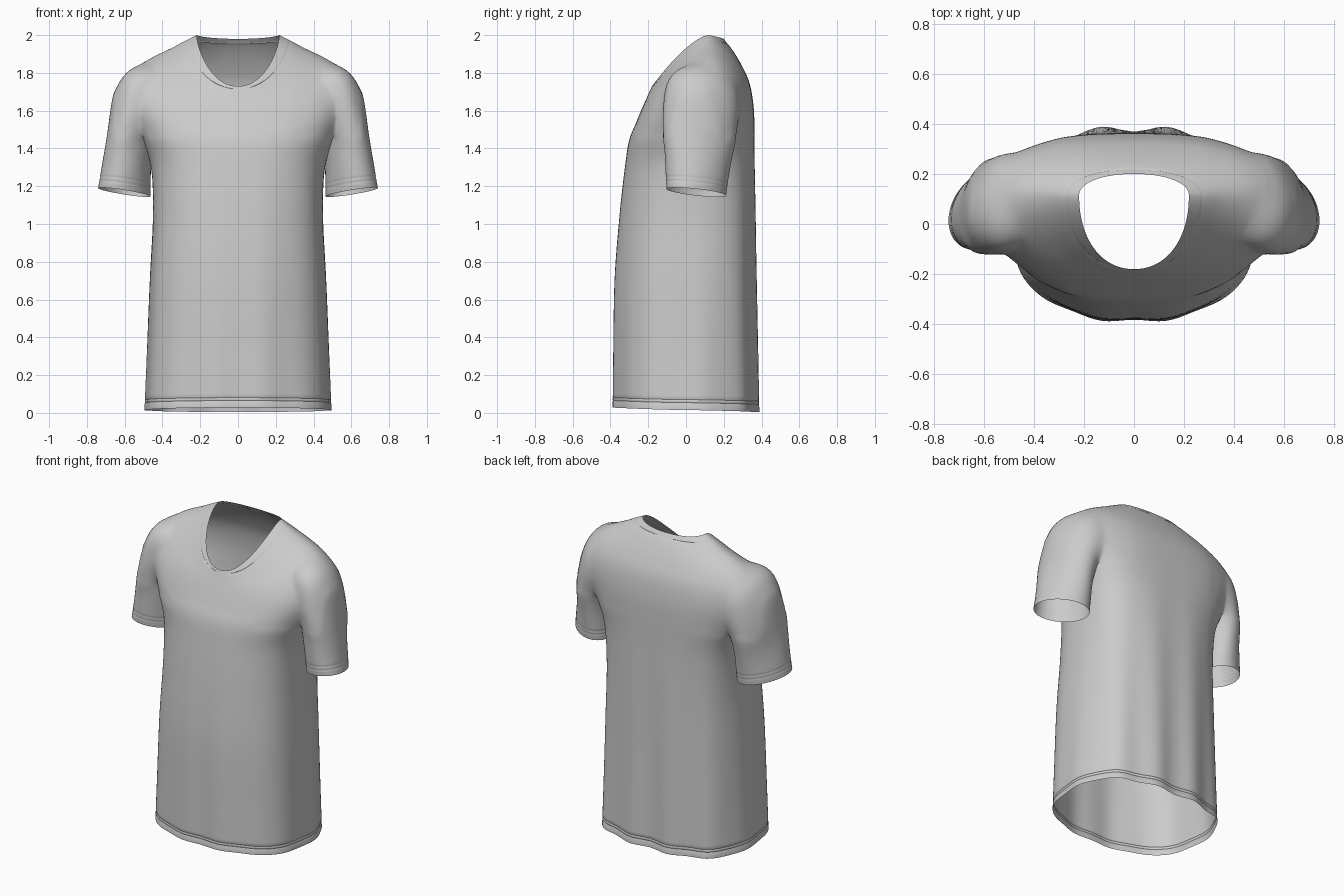
import bpy, bmesh, math
from mathutils import Vector

if "Cube" in bpy.data.objects:
    bpy.data.objects.remove(bpy.data.objects["Cube"])

# Torso rings: half width, front y, back y, y of widest point, z front, z side, z back,
# squareness of front half and back half
TORSO = [
    (.491, -.388, .380, .00, .028, .015, .005, 2.35, 2.7),
    (.480, -.386, .377, .00, .30, .30, .30, 2.35, 2.7),
    (.465, -.380, .372, .00, .70, .70, .70, 2.35, 2.75),
    (.449, -.353, .368, .01, 1.05, 1.05, 1.05, 2.4, 2.85),
    (.462, -.324, .364, .03, 1.30, 1.31, 1.31, 2.45, 2.95),
    (.525, -.302, .363, .06, 1.44, 1.49, 1.48, 2.5, 2.9),
    (.575, -.267, .358, .08, 1.53, 1.64, 1.62, 2.5, 2.75),
    (.580, -.238, .338, .09, 1.60, 1.765, 1.74, 2.4, 2.55),
    (.500, -.216, .300, .10, 1.65, 1.862, 1.83, 2.35, 2.35),
    (.360, -.198, .250, .11, 1.69, 1.930, 1.915, 2.2, 2.2),
    (.219, -.180, .200, .115, 1.73, 2.0, 1.98, 2.15, 2.1),
]
# Sleeve rings: centre x, y, z, tilt in degrees, radius across, radius in y
SLEEVE = [
    (.602, .055, 1.168, 9, .140, .152),
    (.583, .062, 1.35, 9, .128, .172),
    (.556, .075, 1.52, 15, .132, .198),
    (.508, .085, 1.67, 38, .154, .198),
    (.455, .085, 1.73, 62, .132, .175),
    (.370, .085, 1.73, 80, .110, .130),
]


def spow(v, p):
    return math.copysign(abs(v) ** p, v)


def sample(rows, t):
    """Catmull-Rom interpolation of a table of rows."""
    i = min(int(t), len(rows) - 2)
    f = t - i
    p1, p2 = rows[i], rows[i + 1]
    p0 = rows[i - 1] if i else [2 * a - b for a, b in zip(p1, p2)]
    p3 = rows[i + 2] if i + 2 < len(rows) else [2 * b - a for a, b in zip(p1, p2)]
    return [.5 * (2 * b + (c - a) * f + (2 * a - 5 * b + 4 * c - d) * f * f
                  + (3 * b - a - 3 * c + d) * f ** 3) for a, b, c, d in zip(p0, p1, p2, p3)]


def torso_point(r, a, groove):
    w, yf, yb, cy, zf, zs, zb, nf, nb = r
    n = nb if math.sin(a) > 0 else nf
    c, s = spow(math.cos(a), 2 / n), spow(math.sin(a), 2 / n)
    x = (w - groove) * c
    y = cy + ((yb - cy) if s > 0 else (cy - yf)) * s - groove * s
    z = zs + ((zb if s > 0 else zf) - zs) * abs(s) ** 1.45
    # hanging folds, stronger at the back and fading upwards
    fade = max(0, 1 - z / 1.45)
    y -= s * fade * (.012 if s > 0 else .006) * math.cos(2 * math.pi * x / .26)
    x += c * fade * .006 * math.sin(y * 22)
    return Vector((x, y, z))


def sleeve_point(r, a, groove):
    cx, cy, cz, tilt, ru, rv = r
    t = math.radians(tilt)
    fold = 1 + .02 * math.sin(3 * a + 16 * cz) * max(0, 1 - abs(cz - 1.45) / .28)
    u = (ru - groove) * fold * math.cos(a)
    v = (rv - groove) * fold * math.sin(a)
    # outer edge swings forward, inner edge back
    y = cy + v - .3 * u * math.cos(t)
    return Vector((cx + u * math.cos(t), y, cz + u * math.sin(t) - .08 * v * math.cos(t)))


def loft(name, rows, point, steps, sides, grooves, mirror=1):
    """Closed loft with fan caps; returns the object and its two cap centres."""
    ts = {round(i * (len(rows) - 1) / steps, 4): 0 for i in range(steps + 1)}
    for g, d in grooves:
        ts = {t: v for t, v in ts.items() if v or abs(t - g) > d}
        ts.update({g - d: 0, g: .002, g + d: 0})
    bm = bmesh.new()
    rings = []
    for t in sorted(ts):
        r = sample(rows, t)
        pts = [point(r, 2 * math.pi * k / sides, ts[t]) for k in range(sides)]
        rings.append([bm.verts.new((p.x * mirror, p.y, p.z)) for p in pts])
    for A, B in zip(rings, rings[1:]):
        for k in range(sides):
            j = (k + 1) % sides
            bm.faces.new((A[k], A[j], B[j], B[k]))
    caps = []
    for ring in (rings[0], rings[-1]):
        mid = sum((v.co for v in ring), Vector()) / sides
        caps.append(mid)
        m = bm.verts.new(mid)
        for k in range(sides):
            bm.faces.new((ring[k], ring[(k + 1) % sides], m))
    bmesh.ops.recalc_face_normals(bm, faces=bm.faces)
    me = bpy.data.meshes.new(name)
    bm.to_mesh(me)
    bm.free()
    ob = bpy.data.objects.new(name, me)
    bpy.context.collection.objects.link(ob)
    return ob, caps


# Body with stitched hem and collar
shirt, openings = loft("t_shirt", TORSO, torso_point, 70, 120,
                       [(.14, .014), (.20, .014), (9.62, .03)])
bpy.context.view_layer.objects.active = shirt
shirt.select_set(True)

# Sleeves, joined to the body
for side in (1, -1):
    sleeve, caps = loft("sleeve", SLEEVE, sleeve_point, 36, 56, [(.2, .03), (.32, .03)], side)
    openings.append(caps[0])
    mod = shirt.modifiers.new("join", 'BOOLEAN')
    mod.operation, mod.solver, mod.object = 'UNION', 'EXACT', sleeve
    bpy.ops.object.modifier_apply(modifier=mod.name)
    bpy.data.objects.remove(sleeve)

# Open the neck, hem and cuffs, then soften the shoulder seams
bm = bmesh.new()
bm.from_mesh(shirt.data)
bmesh.ops.delete(bm, geom=[v for v in bm.verts
                           if any((v.co - o).length < 1e-3 for o in openings)], context='VERTS')
bmesh.ops.remove_doubles(bm, verts=bm.verts, dist=.002)
bmesh.ops.triangulate(bm, faces=[f for f in bm.faces if len(f.verts) > 4])
seam = [v for v in bm.verts if .3 < abs(v.co.x) < .65 and v.co.z > 1.46]
for _ in range(16):
    bmesh.ops.smooth_vert(bm, verts=seam, factor=.5, use_axis_x=True, use_axis_y=True, use_axis_z=True)
bm.to_mesh(shirt.data)
bm.free()
bpy.ops.object.shade_smooth_by_angle(angle=math.radians(50))
